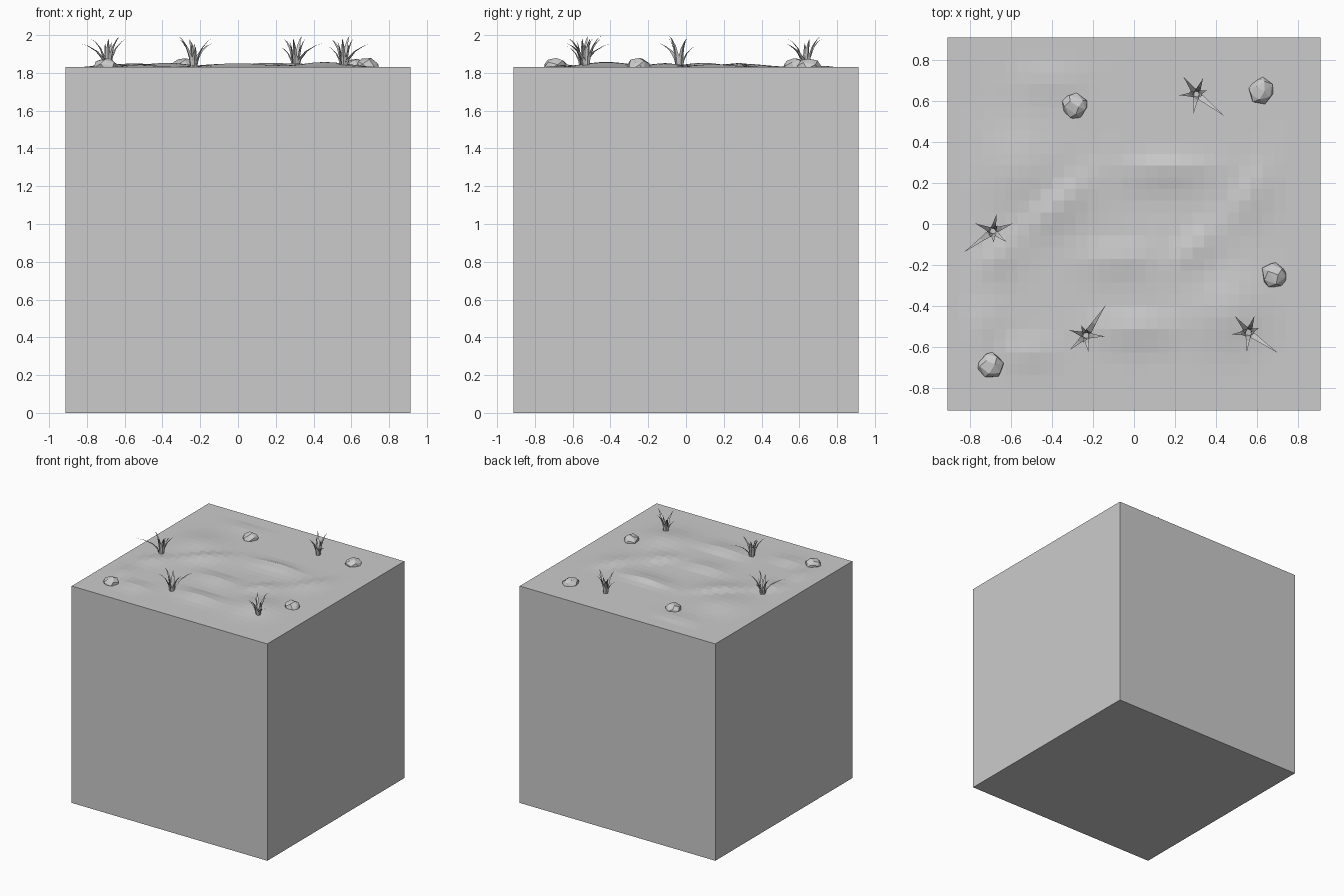
import bpy, bmesh, math, random
from mathutils import Vector

if "Cube" in bpy.data.objects:
    bpy.data.objects.remove(bpy.data.objects["Cube"])

HALF, TOP, CELLS = 0.913, 1.83, 32

def finish(bm, name):
    bmesh.ops.recalc_face_normals(bm, faces=bm.faces[:])
    me = bpy.data.meshes.new(name)
    bm.to_mesh(me)
    bm.free()
    ob = bpy.data.objects.new(name, me)
    bpy.context.collection.objects.link(ob)
    return ob

# Low ridges: centre x, y, half length, angle, height; steep on the left of the ridge
RIDGES = [(0.17, 0.29, 0.20, 0, 0.024), (-0.38, 0.10, 0.20, 42, 0.022),
          (0.29, -0.10, 0.13, 50, 0.022), (-0.08, -0.15, 0.17, 0, 0.018),
          (0.00, -0.49, 0.20, 0, 0.022), (-0.52, -0.61, 0.12, 0, 0.014),
          (-0.68, -0.15, 0.12, 50, 0.016), (0.55, 0.15, 0.17, 60, 0.016),
          (-0.76, -0.48, 0.12, 90, 0.014), (-0.42, 0.72, 0.16, 0, 0.010)]
# Broad swells: x, y, radius, height
SWELLS = [(0.46, -0.42, 0.17, 0.028), (-0.55, 0.28, 0.18, 0.020),
          (0.05, 0.07, 0.15, -0.006)]

def ground_height(x, y):
    h = 0.0
    for cx, cy, length, ang, height in RIDGES:
        a = math.radians(ang)
        dx, dy = x - cx, y - cy
        u = dx * math.cos(a) + dy * math.sin(a)
        v = -dx * math.sin(a) + dy * math.cos(a)
        width = 0.045 if v > 0 else 0.11
        h += height * math.exp(-(u / length) ** 2 - (v / width) ** 2)
    for cx, cy, r, height in SWELLS:
        h += height * math.exp(-((x - cx) ** 2 + (y - cy) ** 2) / r ** 2)
    edge = min(1.0, max(0.0, (HALF - max(abs(x), abs(y))) / 0.22))
    return TOP + h * edge * edge * (3 - 2 * edge)

# Ground block: rippled top on a plain cube body
bm = bmesh.new()
bmesh.ops.create_grid(bm, x_segments=CELLS, y_segments=CELLS, size=HALF)
for v in bm.verts:
    v.co.z = ground_height(v.co.x, v.co.y)
rim = [e for e in bm.edges if e.is_boundary]
ext = bmesh.ops.extrude_edge_only(bm, edges=rim)["geom"]
for g in ext:
    if isinstance(g, bmesh.types.BMVert):
        g.co.z = 0
bmesh.ops.contextual_create(bm, geom=[e for e in bm.edges if e.is_boundary])
finish(bm, "ground_block")

# Stones: faceted hulls half sunk in the ground
def stone(name, x, y, seed):
    rng = random.Random(seed)
    bm = bmesh.new()
    for i in range(22):
        z = 1 - 2 * (i + 0.5) / 22
        a = i * 2.39996 + rng.uniform(-0.3, 0.3)
        r = math.sqrt(1 - z * z)
        s = rng.uniform(0.92, 1.08)
        bm.verts.new((x + 0.064 * s * r * math.cos(a),
                      y + 0.066 * s * r * math.sin(a),
                      TOP + 0.003 + 0.046 * s * z))
    hull = bmesh.ops.convex_hull(bm, input=bm.verts[:])
    bmesh.ops.delete(bm, geom=[g for g in hull["geom_interior"]
                               if isinstance(g, bmesh.types.BMVert)], context='VERTS')
    finish(bm, name)

for i, (x, y) in enumerate([(-0.29, 0.575), (0.62, 0.65), (0.685, -0.25), (-0.70, -0.69)]):
    stone(f"stone_{i + 1}", x, y, i + 3)

# Grass tufts: angle, reach, height, width of each blade (angle from the longest blade)
BLADES = [(0, 0.175, 0.125, 0.030), (58, 0.055, 0.150, 0.026), (105, 0.085, 0.165, 0.026),
          (165, 0.105, 0.150, 0.028), (222, 0.085, 0.110, 0.026), (300, 0.095, 0.150, 0.026),
          (25, 0.030, 0.125, 0.028), (195, 0.035, 0.135, 0.024)]

def tuft(name, x, y, turn):
    bm = bmesh.new()
    for ang, reach, height, width in BLADES:
        a = math.radians(ang + turn)
        out = Vector((math.cos(a), math.sin(a), 0))
        side = Vector((-out.y, out.x, 0))
        prev = None
        for t, w in ((0, 0.75), (0.3, 1.0), (0.6, 0.65), (0.85, 0.28), (1, 0.02)):
            p = Vector((x, y, TOP - 0.005)) + out * (0.012 + (reach - 0.012) * t ** 2.0)
            p.z += (height + 0.005) * (1 - (1 - t) ** 1.25)
            half = side * (width * w / 2)
            ring = [bm.verts.new(c) for c in (p - half, p + half, p + out * (0.008 * w))]
            if prev:
                for k in range(3):
                    n = (k + 1) % 3
                    bm.faces.new((prev[k], prev[n], ring[n], ring[k]))
            else:
                bm.faces.new(ring)
            prev = ring
        bm.faces.new(prev)
    finish(bm, name)

for i, (x, y, turn) in enumerate([(0.305, 0.635, -38), (-0.69, -0.035, -144),
                                  (-0.235, -0.545, 57), (0.56, -0.53, -35)]):
    tuft(f"grass_tuft_{i + 1}", x, y, turn)
